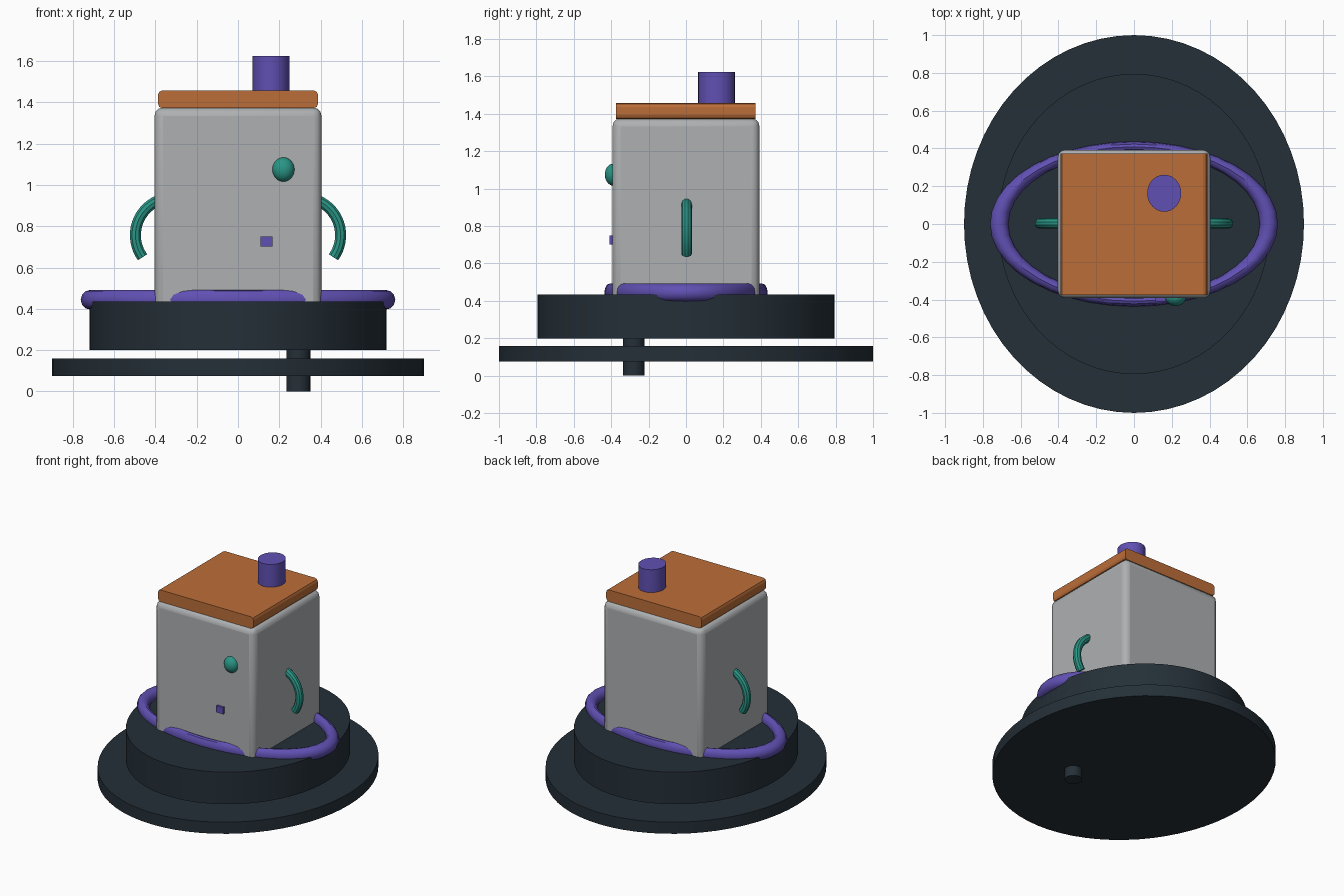
import bpy
import math
from mathutils import Vector

if "Cube" in bpy.data.objects:
    bpy.data.objects.remove(bpy.data.objects["Cube"])


def material(name, rgb):
    m = bpy.data.materials.new(name)
    m.diffuse_color = (*rgb, 1.0)
    m.use_nodes = True
    m.node_tree.nodes["Principled BSDF"].inputs["Base Color"].default_value = m.diffuse_color
    return m


DARK = material("dark slate", (0.018, 0.029, 0.039))
GREY = material("light grey", (0.42, 0.435, 0.445))
ORANGE = material("burnt orange", (0.50, 0.155, 0.04))
PURPLE = material("purple", (0.118, 0.08, 0.45))
TEAL = material("teal", (0.022, 0.30, 0.235))


def finish(name, mat, smooth=True):
    ob = bpy.context.object
    ob.name = name
    ob.data.materials.append(mat)
    bpy.ops.object.transform_apply(location=False, rotation=False, scale=True)
    if smooth:
        bpy.ops.object.shade_smooth_by_angle(angle=math.radians(35))
    return ob


def disc(name, mat, x, y, rx, ry, z0, z1, sides=64):
    bpy.ops.mesh.primitive_cylinder_add(vertices=sides, radius=1, depth=1,
                                        location=(x, y, (z0 + z1) / 2))
    bpy.context.object.scale = (rx, ry, z1 - z0)
    return finish(name, mat)


def box(name, mat, lo, hi, smooth=False):
    lo, hi = Vector(lo), Vector(hi)
    bpy.ops.mesh.primitive_cube_add(size=1, location=(lo + hi) / 2)
    bpy.context.object.scale = hi - lo
    return finish(name, mat, smooth)


# Oval base plate, drum and off-centre peg
disc("base_plate", DARK, 0, 0, 0.9, 1.0, 0.075, 0.16)
disc("drum", DARK, 0, 0, 0.72, 0.795, 0.20, 0.435)
disc("peg", DARK, 0.292, -0.28, 0.058, 0.058, 0.0, 0.22, 24)

# Rounded body
body = box("body", GREY, (-0.405, -0.393, 0.36), (0.405, 0.393, 1.375), True)
bev = body.modifiers.new("rounding", "BEVEL")
bev.width = 0.042
bev.segments = 3
bpy.ops.object.shade_smooth_by_angle(angle=math.radians(35))

# Roof slab, rounded only along its front-to-back edges
roof = box("roof", ORANGE, (-0.388, -0.375, 1.372), (0.388, 0.372, 1.458))
weights = roof.data.attributes.new("bevel_weight_edge", "FLOAT", "EDGE")
for e in roof.data.edges:
    a, b = (roof.data.vertices[i].co for i in e.vertices)
    weights.data[e.index].value = 1.0 if abs(a.y - b.y) > 0.1 else 0.0
bev = roof.modifiers.new("rounding", "BEVEL")
bev.limit_method = "WEIGHT"
bev.width = 0.022
bev.segments = 2

# Chimney
disc("chimney", PURPLE, 0.16, 0.163, 0.09, 0.098, 1.45, 1.625, 32)

# Eye and button on the front
bpy.ops.mesh.primitive_uv_sphere_add(segments=24, ring_count=14, radius=1,
                                     location=(0.22, -0.388, 1.075))
bpy.context.object.scale = (0.054, 0.046, 0.059)
finish("eye", TEAL)
box("button", PURPLE, (0.11, -0.41, 0.702), (0.167, -0.38, 0.75))

# Oval ring around the foot of the body
bpy.ops.mesh.primitive_torus_add(major_segments=40, minor_segments=12,
                                 major_radius=0.714, minor_radius=0.048,
                                 location=(0, 0, 0.444))
bpy.context.object.scale = (1, 0.573, 1)
finish("ring", PURPLE)


# Curved side arms, swept along an arc
def arm(name, side):
    curve = bpy.data.curves.new(name, "CURVE")
    curve.dimensions = "3D"
    curve.bevel_depth = 0.028
    curve.bevel_resolution = 3
    curve.use_fill_caps = True
    n = 20
    sp = curve.splines.new("POLY")
    sp.points.add(n)
    for i, p in enumerate(sp.points):
        t = math.radians(-36 + 136 * i / n)
        p.co = (side * (0.315 + 0.182 * math.cos(t)), 0.003,
                0.757 + 0.182 * math.sin(t), 1)
    ob = bpy.data.objects.new(name, curve)
    bpy.context.collection.objects.link(ob)
    bpy.ops.object.select_all(action="DESELECT")
    ob.select_set(True)
    bpy.context.view_layer.objects.active = ob
    bpy.ops.object.convert(target="MESH")
    finish(name, TEAL)


arm("right_arm", 1)
arm("left_arm", -1)
